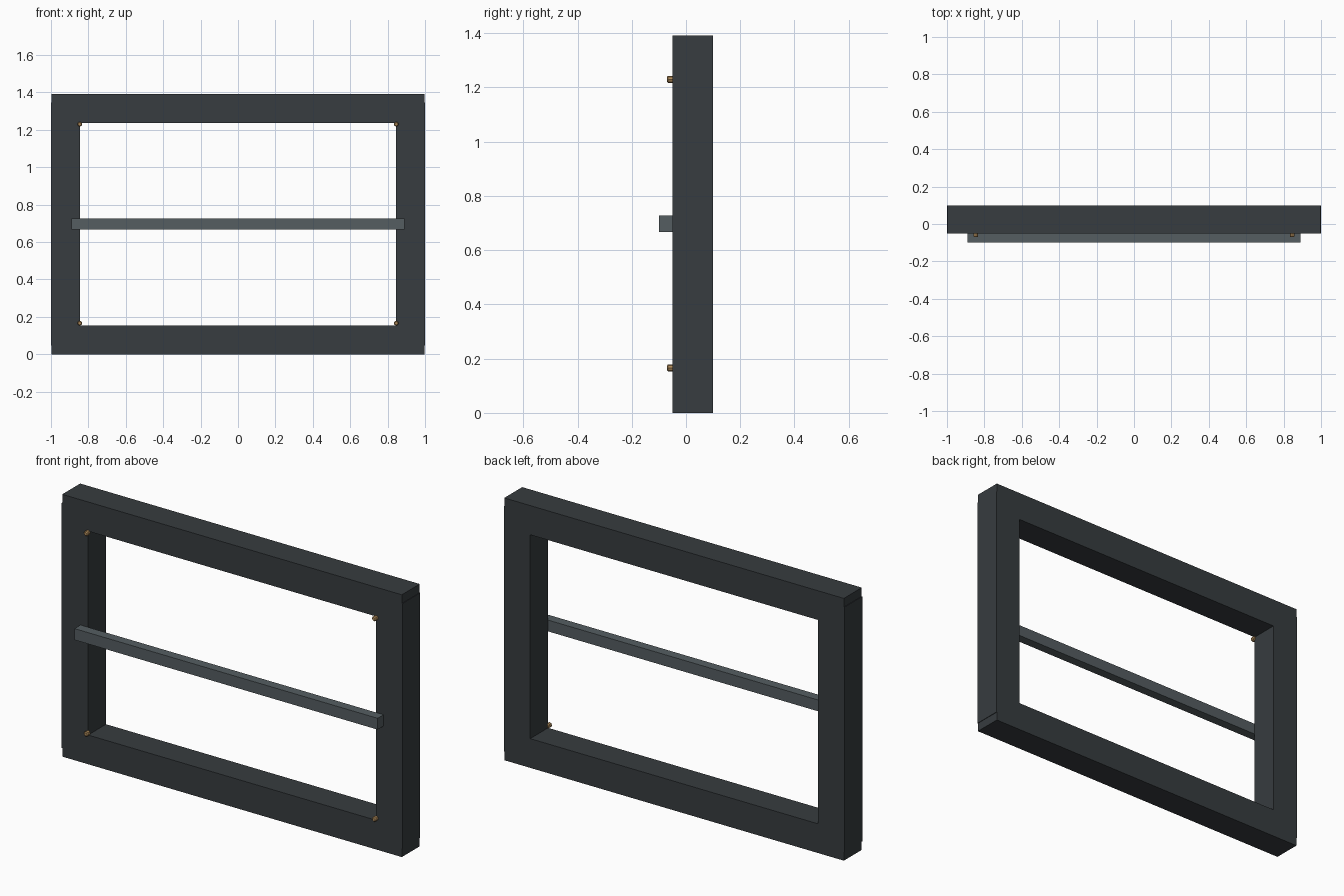
import bpy
import math

if "Cube" in bpy.data.objects:
    bpy.data.objects.remove(bpy.data.objects["Cube"])


def material(name, rgb):
    m = bpy.data.materials.new(name)
    m.diffuse_color = (*rgb, 1)
    m.use_nodes = True
    m.node_tree.nodes["Principled BSDF"].inputs["Base Color"].default_value = m.diffuse_color
    return m


dark = material("dark_metal", (0.038, 0.045, 0.05))
grey = material("grey_metal", (0.09, 0.11, 0.12))
brass = material("brass", (0.42, 0.25, 0.10))


def box(name, x, y, z, mat):
    """Box from (min, max) ranges on each axis."""
    r = (x, y, z)
    bpy.ops.mesh.primitive_cube_add(size=1, location=[(a + b) / 2 for a, b in r])
    o = bpy.context.object
    o.name = name
    o.scale = [b - a for a, b in r]
    bpy.ops.object.transform_apply(location=False, rotation=False, scale=True)
    o.data.materials.append(mat)
    return o


H = 1.392            # overall height
T = 0.155            # frame member width
DEPTH = (-0.05, 0.10)

# Top and bottom rails
box("bottom_rail", (-0.997, 0.997), DEPTH, (0, T), dark)
box("top_rail", (-0.997, 0.997), DEPTH, (H - T, H), dark)

# Side posts, standing very slightly proud of the rail ends
for side, s in (("left", -1), ("right", 1)):
    box(side + "_post", sorted((s * 0.845, s * 1.0)), DEPTH, (0.046, H - 0.046), dark)

# Cross bar on the front
box("cross_bar", (-0.89, 0.89), (-0.10, -0.05), (0.667, 0.727), grey)

# Bolts at the inner corners, with chamfered heads
for sx in (-1, 1):
    for level, z in (("lower", 0.166), ("upper", 1.230)):
        bpy.ops.mesh.primitive_cylinder_add(
            vertices=8, radius=0.013, depth=0.026,
            location=(sx * 0.846, -0.057, z), rotation=(math.pi / 2, 0, 0))
        bolt = bpy.context.object
        bolt.name = f"{level}_{'left' if sx < 0 else 'right'}_bolt"
        bolt.data.materials.append(brass)
        bev = bolt.modifiers.new("chamfer", 'BEVEL')
        bev.width = 0.004
        bev.segments = 1
        bev.limit_method = 'ANGLE'
        bev.angle_limit = math.radians(60)
